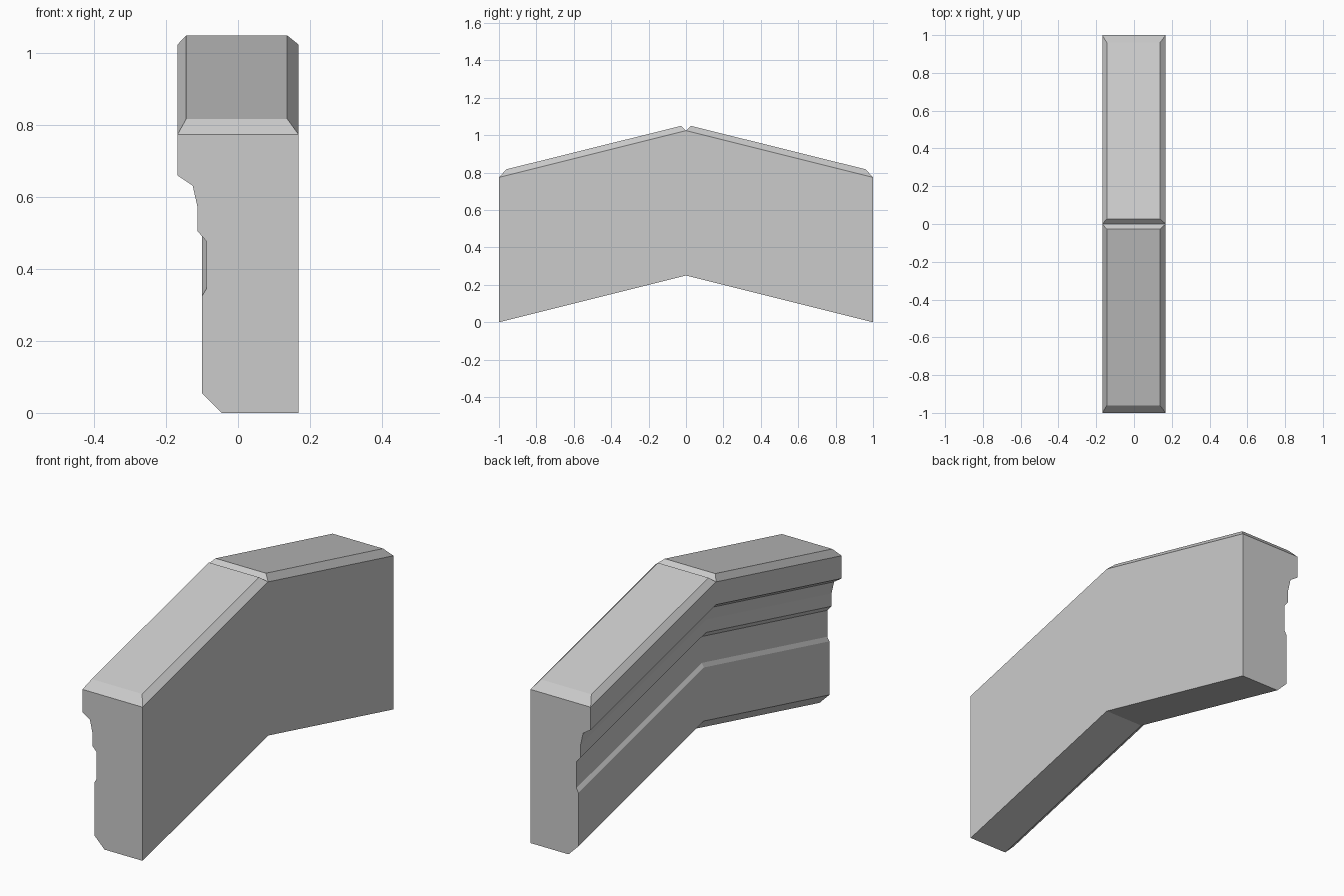
import bpy, bmesh

cube = bpy.data.objects.get("Cube")
if cube:
    bpy.data.objects.remove(cube, do_unlink=True)

stone = bpy.data.materials.new("grey_stone")
stone.use_nodes = True
colour = (0.6, 0.6, 0.6, 1)
stone.diffuse_color = colour
stone.node_tree.nodes["Principled BSDF"].inputs["Base Color"].default_value = colour

HALF = 1.0      # half length
RISE = 0.25     # height gained from each end to the ridge
W = 0.168       # half width
TOP = 0.775     # shoulder height at the ends

# Moulded cross-section at an end, as (x, z)
profile = [(W, TOP), (-W, TOP), (-W, 0.66), (-0.126, 0.632), (-0.112, 0.57),
           (-0.112, 0.505), (-0.088, 0.478), (-0.088, 0.345), (-0.1, 0.325),
           (-0.1, 0.055), (-0.045, 0), (W, 0)]


def make_object(name, bm):
    bmesh.ops.recalc_face_normals(bm, faces=bm.faces)
    mesh = bpy.data.meshes.new(name)
    bm.to_mesh(mesh)
    bm.free()
    mesh.materials.append(stone)
    obj = bpy.data.objects.new(name, mesh)
    bpy.context.collection.objects.link(obj)
    return obj


# Gabled wall: sweep the section from one end over the ridge to the other,
# with a bevelled slab raised on each slope in place of a flat top
bm = bmesh.new()
rings = [[bm.verts.new((x, y, z + lift)) for x, z in profile]
         for y, lift in ((-HALF, 0), (0, RISE), (HALF, 0))]
for a, b in zip(rings, rings[1:]):
    for i in range(1, len(profile)):
        j = (i + 1) % len(profile)
        bm.faces.new((a[i], a[j], b[j], b[i]))
bm.faces.new(rings[0])
bm.faces.new(rings[2])

for end, side in ((rings[0], -1), (rings[2], 1)):
    ridge = rings[1]
    base = [end[0], end[1], ridge[1], ridge[0]]
    cap = [bm.verts.new((x, side * y, z)) for x, y, z in
           ((0.137, 0.96, 0.818), (-0.144, 0.96, 0.818),
            (-0.144, 0.027, 1.05), (0.137, 0.027, 1.05))]
    bm.faces.new(cap)
    for i in range(4):
        j = (i + 1) % 4
        bm.faces.new((base[i], base[j], cap[j], cap[i]))
make_object("gabled_coping_wall", bm)
